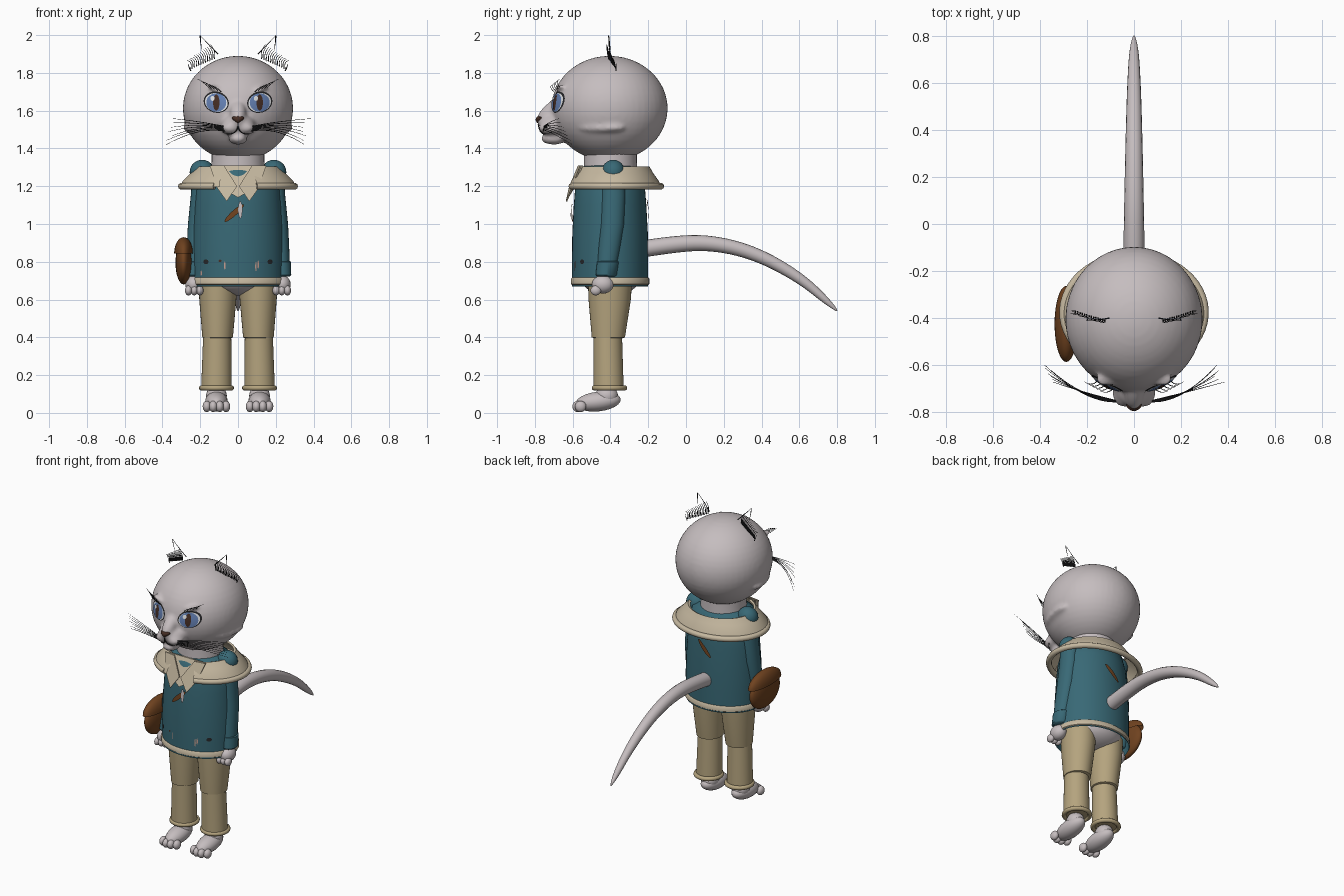
import bpy, bmesh, math, random
from math import cos, sin, pi, radians
from mathutils import Matrix, Vector, Euler
from mathutils.bvhtree import BVHTree

random.seed(4)
if "Cube" in bpy.data.objects:
    bpy.data.objects.remove(bpy.data.objects["Cube"])
SIDES = (("left", 1), ("right", -1))


def material(name, r, g, b):
    m = bpy.data.materials.new(name)
    m.use_nodes = True
    m.diffuse_color = (r, g, b, 1)
    bsdf = m.node_tree.nodes["Principled BSDF"]
    bsdf.inputs["Base Color"].default_value = (r, g, b, 1)
    bsdf.inputs["Roughness"].default_value = 0.8
    return m


FUR = material("grey_fur", .56, .51, .52)
TEAL = material("teal_cloth", .04, .14, .18)
CREAM = material("cream_collar", .56, .48, .35)
TAN = material("tan_trousers", .46, .37, .21)
LEATHER = material("brown_leather", .16, .055, .014)
NOSE = material("nose_brown", .06, .027, .018)
HAIR = material("dark_hair", .02, .02, .022)
BLUE = material("iris_blue", .13, .22, .46)
WHITE = material("eye_white", .85, .87, .9)
PINK = material("pink_thread", .55, .33, .27)


def finish(name, mesh, mat, angle=45):
    mesh.materials.clear()
    mesh.materials.append(mat)
    mesh.shade_smooth()
    mesh.set_sharp_from_angle(angle=radians(angle))
    ob = bpy.data.objects.new(name, mesh)
    bpy.context.collection.objects.link(ob)
    return ob


def from_bmesh(name, bm, mat):
    bmesh.ops.recalc_face_normals(bm, faces=bm.faces)
    mesh = bpy.data.meshes.new(name)
    bm.to_mesh(mesh)
    bm.free()
    return finish(name, mesh, mat)


def add_ball(bm, loc, size, rot=(0, 0, 0), n=24):
    mat = Matrix.LocRotScale(Vector(loc), Euler([radians(a) for a in rot]), Vector(size))
    return bmesh.ops.create_uvsphere(bm, u_segments=n, v_segments=n // 2, radius=1, matrix=mat)["verts"]


def balls(name, parts, mat, n=24):
    bm = bmesh.new()
    for part in parts:
        add_ball(bm, *part, n=n)
    return from_bmesh(name, bm, mat)


def loft(name, sections, mat, n=36, caps=True, start=0, end=2 * pi):
    """Skin elliptical sections (x, y, z, rx, ry); a partial arc stays open."""
    bm = bmesh.new()
    full = end - start > 6.28
    count = n if full else n + 1
    rings = [[bm.verts.new((x + rx * cos(start + (end - start) * i / n),
                            y + ry * sin(start + (end - start) * i / n), z))
              for i in range(count)] for x, y, z, rx, ry in sections]
    for a, b in zip(rings, rings[1:]):
        for i in range(n):
            j = (i + 1) % count
            bm.faces.new((a[i], a[j], b[j], b[i]))
    if caps and full:
        bm.faces.new(rings[0])
        bm.faces.new(rings[-1])
    return from_bmesh(name, bm, mat)


def sweep(name, paths, mat, radii, res=3, cyclic=False, kind='NURBS'):
    """Round tubes along paths, turned into one mesh."""
    cu = bpy.data.curves.new(name, 'CURVE')
    cu.dimensions, cu.bevel_depth, cu.bevel_resolution = '3D', 1, res
    cu.use_fill_caps, cu.resolution_u = True, 6
    for path in paths:
        sp = cu.splines.new(kind)
        sp.points.add(len(path) - 1)
        for i, (p, co) in enumerate(zip(sp.points, path)):
            p.co = (*co, 1)
            p.radius = radii[min(i, len(radii) - 1)]
        sp.use_cyclic_u = cyclic
        sp.use_endpoint_u = not cyclic
        sp.order_u = 3
    tmp = bpy.data.objects.new(name + "_path", cu)
    bpy.context.collection.objects.link(tmp)
    deps = bpy.context.evaluated_depsgraph_get()
    mesh = bpy.data.meshes.new_from_object(tmp.evaluated_get(deps))
    bpy.data.objects.remove(tmp)
    return finish(name, mesh, mat)


def arc(x, y, z, rx, ry, start, end, n):
    return [(x + rx * cos(start + (end - start) * i / n),
             y + ry * sin(start + (end - start) * i / n), z) for i in range(n)]


def surface(ob):
    bpy.context.view_layer.update()
    return BVHTree.FromObject(ob, bpy.context.evaluated_depsgraph_get())


def patch(name, tree, x, z, a, b, mat, tilt=0, lift=.004, side=-1, rings=4, n=24):
    """Elliptical patch laid on a surface from the front (-1) or back (1)."""
    bm = bmesh.new()
    t = radians(tilt)

    def drop(u, v):
        o = Vector((x + u * cos(t) - v * sin(t), side * 3, z + u * sin(t) + v * cos(t)))
        hit, normal, _, _ = tree.ray_cast(o, Vector((0, -side, 0)))
        return bm.verts.new(hit + Vector((0, side * lift, 0)))
    mid = drop(0, 0)
    prev = None
    for k in range(1, rings + 1):
        ring = [drop(a * k / rings * cos(2 * pi * i / n), b * k / rings * sin(2 * pi * i / n)) for i in range(n)]
        for i in range(n):
            j = (i + 1) % n
            bm.faces.new((mid, ring[i], ring[j]) if prev is None else (prev[i], ring[i], ring[j], prev[j]))
        prev = ring
    return from_bmesh(name, bm, mat)


# Head: blended skull, muzzle, chin, cheeks and brows
parts = [((0, -.405, 1.612), (.292, .308, .278)), ((0, -.66, 1.53), (.095, .12, .06)),
         ((0, -.70, 1.60), (.045, .11, .05), (38, 0, 0)), ((0, -.70, 1.452), (.05, .068, .032))]
for _, s in SIDES:
    parts += [((s * .04, -.715, 1.508), (.052, .065, .036)),
              ((s * .11, -.66, 1.712), (.06, .03, .014), (0, -s * 22, 0)),
              ((s * .235, -.45, 1.51), (.045, .13, .03), (0, 0, s * -14))]
head = balls("head", parts, FUR, 48)
remesh = head.modifiers.new("blend", 'REMESH')
remesh.mode, remesh.voxel_size, remesh.use_smooth_shade = 'VOXEL', .011, True
soft = head.modifiers.new("soften", 'SMOOTH')
soft.factor, soft.iterations = .5, 6
face = surface(head)

# Eyes in thin layers
for side, s in SIDES:
    patch(side + "_eye_rim", face, s * .115, 1.645, .068, .056, HAIR, s * 16, .003, rings=6)
    patch(side + "_eye_white", face, s * .115, 1.643, .061, .049, WHITE, s * 16, .006, rings=6)
    patch(side + "_iris", face, s * .115, 1.643, .053, .049, BLUE, 0, .009, rings=6)
    patch(side + "_pupil", face, s * .115, 1.643, .017, .043, NOSE, 0, .012)
    patch(side + "_glint", face, s * .115 - .02, 1.665, .011, .013, WHITE, 0, .015)

# Nose wedge and mouth
bm = bmesh.new()
for v in add_ball(bm, (0, -.768, 1.552), (.038, .028, .023)):
    v.co.x *= max(.2, min(1, .55 + (v.co.z - 1.545) * 25))
from_bmesh("nose", bm, NOSE)
sweep("mouth_line", [[(0, -.783, 1.53), (0, -.779, 1.505), (s * .02, -.765, 1.48),
                      (s * .055, -.745, 1.475), (s * .08, -.71, 1.487)] for _, s in SIDES], HAIR, [.003], 1)

# Whiskers, brow hairs and ear tufts
whiskers, brows, tufts = [], [], []
for _, s in SIDES:
    for i in range(7):
        z = 1.42 + i * .023
        whiskers.append([(s * .06, -.755, 1.49 + i * .004), (s * .2, -.77 + i * .008, 1.52 + i * .004),
                         (s * (.34 + .05 * random.random()), -.60 - .012 * i, z)])
    for i in range(5):
        x = .09 + i * .017
        brows.append([(s * x, -.70 + i * .008, 1.70 + i * .006), (s * (x + .02), -.725 + i * .008, 1.725 + i * .006),
                      (s * (x + .055), -.71 + i * .01, 1.735 + i * .008)])
    for i in range(14):
        t = i / 13
        x, y, z = .125 + .125 * t, -.41 + .04 * t, 1.875 - .055 * t
        tufts.append([(s * x, y, z), (s * (x - .01), y - .01, z + .04),
                      (s * (x + .02), y - .01, z + .075 - .03 * t)])
    tufts.append([(s * .105, -.40, 1.90), (s * .15, -.41, 1.945), (s * .2, -.41, 1.998)])
    tufts.append([(s * .2, -.41, 1.998), (s * .2, -.405, 1.96), (s * .19, -.40, 1.92)])
    tufts.append([(s * .25, -.37, 1.81), (s * .26, -.37, 1.83), (s * .265, -.37, 1.85)])
sweep("whiskers", whiskers, HAIR, [.0025, .002, .0008], 0)
sweep("brow_hairs", brows, HAIR, [.002, .002, .0008], 0)
sweep("ear_tufts", tufts, HAIR, [.003, .0025, .001], 0)

# Neck, hips and tail
loft("neck", [(0, -.4, 1.24, .15, .145), (0, -.4, 1.33, .14, .14), (0, -.4, 1.42, .14, .14)], FUR)
balls("hips", [((0, -.4, .72), (.19, .16, .10))], FUR)
sweep("tail", [[(0, -.28, .86), (0, -.1, .89), (0, .12, .905), (0, .36, .85), (0, .6, .72),
                (0, .77, .57), (0, .8, .54)]], FUR, [.045, .045, .041, .036, .029, .018, .003], 6)

# Jacket with hem band
jacket = loft("jacket", [(0, -.402, z, rx, ry) for z, rx, ry in (
    (.67, .245, .202), (.8, .245, .202), (.95, .242, .2), (1.1, .232, .192),
    (1.2, .222, .184), (1.28, .2, .168), (1.31, .14, .135))], TEAL, 48, False)
loft("hem_band", [(0, -.402, z, .245 + d, .202 + d) for z, d in (
    (.678, 0), (.682, .006), (.71, .006), (.716, 0))], CREAM, 48, False)
cloth = surface(jacket)
for side, s in SIDES:
    patch(side + "_button", cloth, s * .17, .8, .013, .013, HAIR)
for i, (x, z, h) in enumerate(((-.195, .74, .014), (-.07, .78, .022), (.095, .775, .025), (.107, .785, .022))):
    patch("stitch_%d" % i, cloth, x, z, .004, h, PINK)
patch("small_stud", cloth, -.095, .805, .008, .006, NOSE)
patch("front_strap", cloth, -.02, 1.058, .068, .014, LEATHER, 42, .01)
patch("back_strap", cloth, .005, 1.08, .07, .014, LEATHER, 46, .01, 1)
patch("neck_tie", cloth, .012, 1.075, .011, .045, FUR, 0, .014)

# Cape collar with rolled rim, open at the front
gap = radians(19)
a0, a1 = -pi / 2 + gap, 1.5 * pi - gap
loft("cape_collar", [(0, -.382, z, rx, ry) for z, rx, ry in (
    (1.30, .2, .178), (1.305, .215, .188), (1.27, .25, .208), (1.225, .295, .24), (1.195, .305, .248))],
    CREAM, 48, False, a0, a1)
sweep("collar_rim", [arc(0, -.376, 1.2, .3, .242, a0, a1 + .02, 48)], CREAM, [.018], 3, kind='POLY')


def plate(name, outline, mat, lift=0):
    bm = bmesh.new()
    f = bm.faces.new([bm.verts.new((x, -.565 - (1.31 - z) * .33 + abs(x) * .15 - lift, z)) for x, z in outline])
    out = bmesh.ops.extrude_face_region(bm, geom=[f])["geom"]
    bmesh.ops.translate(bm, vec=(0, -.008, 0), verts=[v for v in out if isinstance(v, bmesh.types.BMVert)])
    return from_bmesh(name, bm, mat)


plate("shirt_front", [(-.13, 1.31), (.13, 1.31), (.09, 1.19), (0, 1.14), (-.09, 1.19)], CREAM)
for side, s in SIDES:
    plate(side + "_lapel", [(s * x, z) for x, z in (
        (.15, 1.31), (.11, 1.19), (.06, 1.12), (.005, 1.2), (.075, 1.31))], CREAM, .01)

for side, s in SIDES:
    # Sleeve, cuff and hand
    balls(side + "_shoulder", [((s * .19, -.385, 1.275), (.066, .062, .065))], TEAL)
    loft(side + "_sleeve", [(s * x, y, z, rx, ry) for x, y, z, rx, ry in (
        (.19, -.385, 1.28, .05, .06), (.2, -.385, 1.15, .05, .064), (.217, -.39, 1.0, .048, .062),
        (.225, -.405, .88, .046, .058), (.232, -.42, .76, .042, .05))], TEAL, 24)
    loft(side + "_cuff", [(s * x, y, z, r, r + .008) for x, y, z, r in (
        (.23, -.412, .805, .042), (.23, -.413, .80, .05), (.234, -.422, .73, .048), (.234, -.423, .722, .04))], TEAL, 24)
    balls(side + "_hand", [((s * .234, -.44, .68), (.045, .058, .048))] + [
        ((s * (.202 + .03 * i), -.478, .648), (.019, .028, .026)) for i in range(3)], FUR)
    # Trouser leg with rolled hem
    loft(side + "_thigh", [(s * .106, -.402, .72, .106, .118), (s * .107, -.404, .6, .098, .112),
                           (s * .108, -.411, .4, .081, .088), (s * .108, -.411, .395, .07, .074)], TAN)
    loft(side + "_shin", [(s * .11, -.415, .42, .074, .076), (s * .114, -.41, .13, .081, .08)], TAN)
    sweep(side + "_rolled_hem", [arc(s * .114, -.405, .132, .079, .08, 0, 2 * pi, 32)], TAN, [.014], 3, True, 'POLY')
    # Foot with toes
    balls(side + "_foot", [((s * .114, -.465, .06), (.06, .12, .052), (6, 0, 0)),
                           ((s * .114, -.42, .09), (.055, .06, .055))] + [
        ((s * .114 + (i - 1.5) * .034, -.558 - (.014 if i in (1, 2) else 0), .034), (.022, .03, .03))
        for i in range(4)], FUR)

# Round satchel with overlapping flap on the right hip
balls("satchel", [((-.288, -.425, .795), (.043, .15, .115))], LEATHER, 32)
bm = bmesh.new()
low = [v for v in add_ball(bm, (-.288, -.425, .845), (.05, .162, .085), n=32) if v.co.z < .835]
bmesh.ops.delete(bm, geom=low, context='VERTS')
from_bmesh("satchel_flap", bm, LEATHER)
